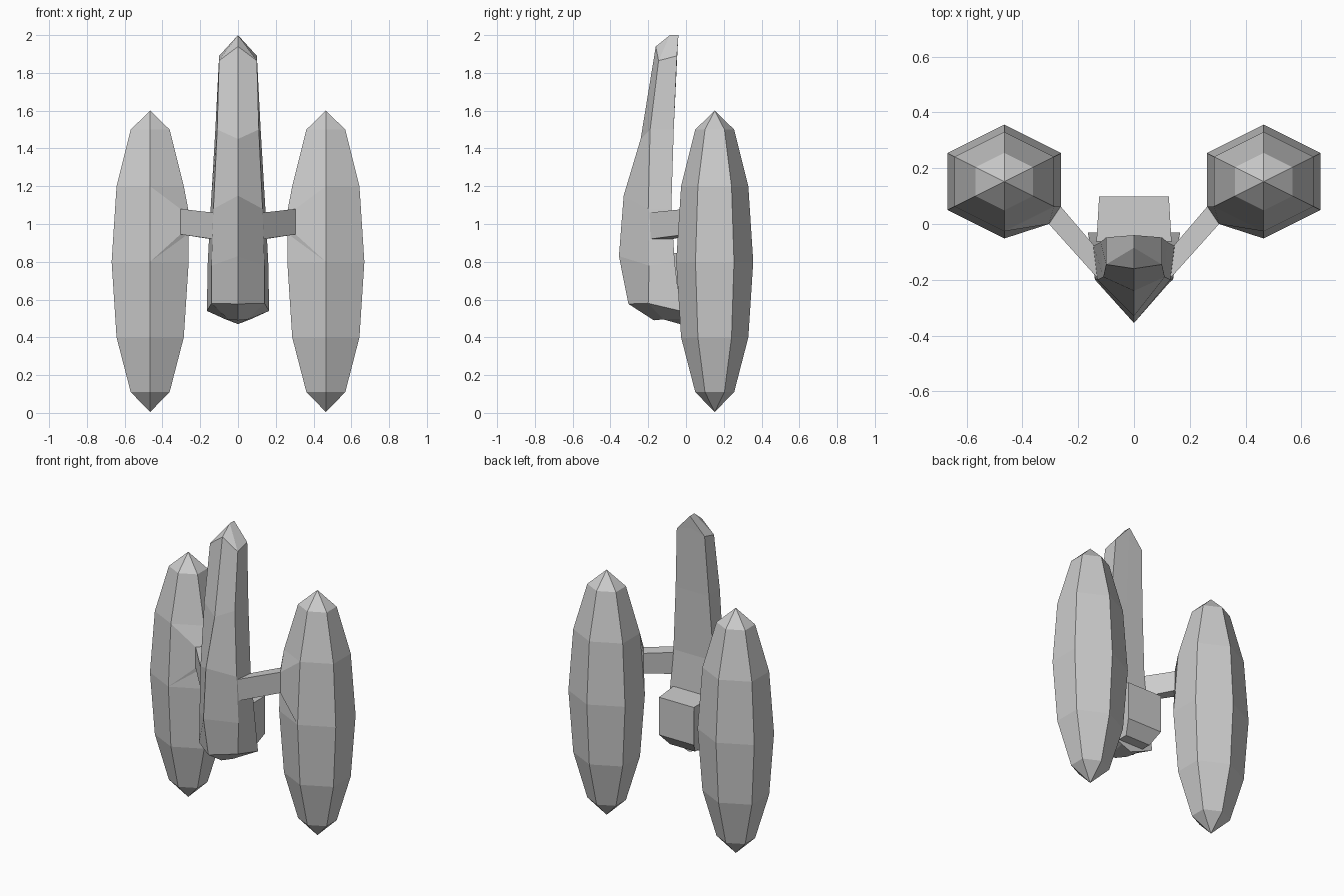
import bpy, bmesh

if "Cube" in bpy.data.objects:
    bpy.data.objects.remove(bpy.data.objects["Cube"])


def loft(name, rings, mirror=False):
    """Skin a list of equal-length point rings and cap both ends."""
    bm = bmesh.new()
    loops = [[bm.verts.new(p) for p in ring] for ring in rings]
    n = len(loops[0])
    for a, b in zip(loops, loops[1:]):
        for i in range(n):
            j = (i + 1) % n
            bm.faces.new((a[i], a[j], b[j], b[i]))
    bm.faces.new(loops[0])
    bm.faces.new(loops[-1])
    bmesh.ops.remove_doubles(bm, verts=bm.verts, dist=0.0005)
    bmesh.ops.recalc_face_normals(bm, faces=bm.faces)
    mesh = bpy.data.meshes.new(name)
    bm.to_mesh(mesh)
    bm.free()
    obj = bpy.data.objects.new(name, mesh)
    bpy.context.collection.objects.link(obj)
    if mirror:
        obj.modifiers.new("Mirror", 'MIRROR').use_mirror_merge = False
    return obj


def hull_ring(ridge, front, back, spine):
    """Symmetric six-point section: front ridge, two side corners, back centre."""
    flip = lambda p: (-p[0], p[1], p[2])
    return [(0, *ridge), front, back, (0, *spine), flip(back), flip(front)]


# Central hull, bottom to top
loft("hull", [
    hull_ring((-.17, .49), (.05, -.12, .495), (.07, -.03, .497), (-.03, .47)),
    hull_ring((-.305, .577), (.14, -.20, .58), (.165, -.03, .54), (-.03, .54)),
    hull_ring((-.355, .83), (.14, -.195, .78), (.16, -.06, .80), (-.06, .80)),
    hull_ring((-.33, 1.15), (.13, -.20, 1.08), (.145, -.078, 1.08), (-.078, 1.08)),
    hull_ring((-.24, 1.45), (.11, -.19, 1.50), (.12, -.065, 1.50), (-.065, 1.50)),
    hull_ring((-.16, 1.94), (.10, -.145, 1.865), (.10, -.048, 1.89), (-.045, 1.92)),
    hull_ring((-.085, 2.0), (0, -.085, 2.0), (0, -.04, 2.0), (-.04, 2.0)),
])

# Hexagonal side pods
PX, PY = .465, .152
HEX = [(0, 1), (1, .5), (1, -.5), (0, -1), (-1, -.5), (-1, .5)]
LEVELS = [(0.005, 0), (.11, .103), (.40, .178), (.80, .204),
          (1.20, .178), (1.50, .103), (1.60, 0)]
loft("side_pods", [[(PX + u * r, PY + v * r, z) for u, v in HEX]
                   for z, r in LEVELS], mirror=True)

# Arms flaring out onto the inner front facet of each pod
loft("support_arms", [
    [(PX, -.052, .80), (.261, .05, .80), (.287, .063, 1.20), (PX, -.026, 1.20)],
    [(.305, .0, .945), (.263, .063, .945), (.263, .063, 1.075), (.305, .0, 1.08)],
    [(.13, -.195, .92), (.145, -.075, .92), (.145, -.075, 1.06), (.13, -.195, 1.06)],
], mirror=True)

# Rear engine block with chamfered lower edge
side = [(-.12, .85), (.098, .84), (.098, .595), (.035, .52), (-.12, .52)]
taper = [.138, .125, .125, .09, .09]
loft("rear_engine", [[(s * w, y, z) for (y, z), w in zip(side, taper)]
                     for s in (-1, 1)])
